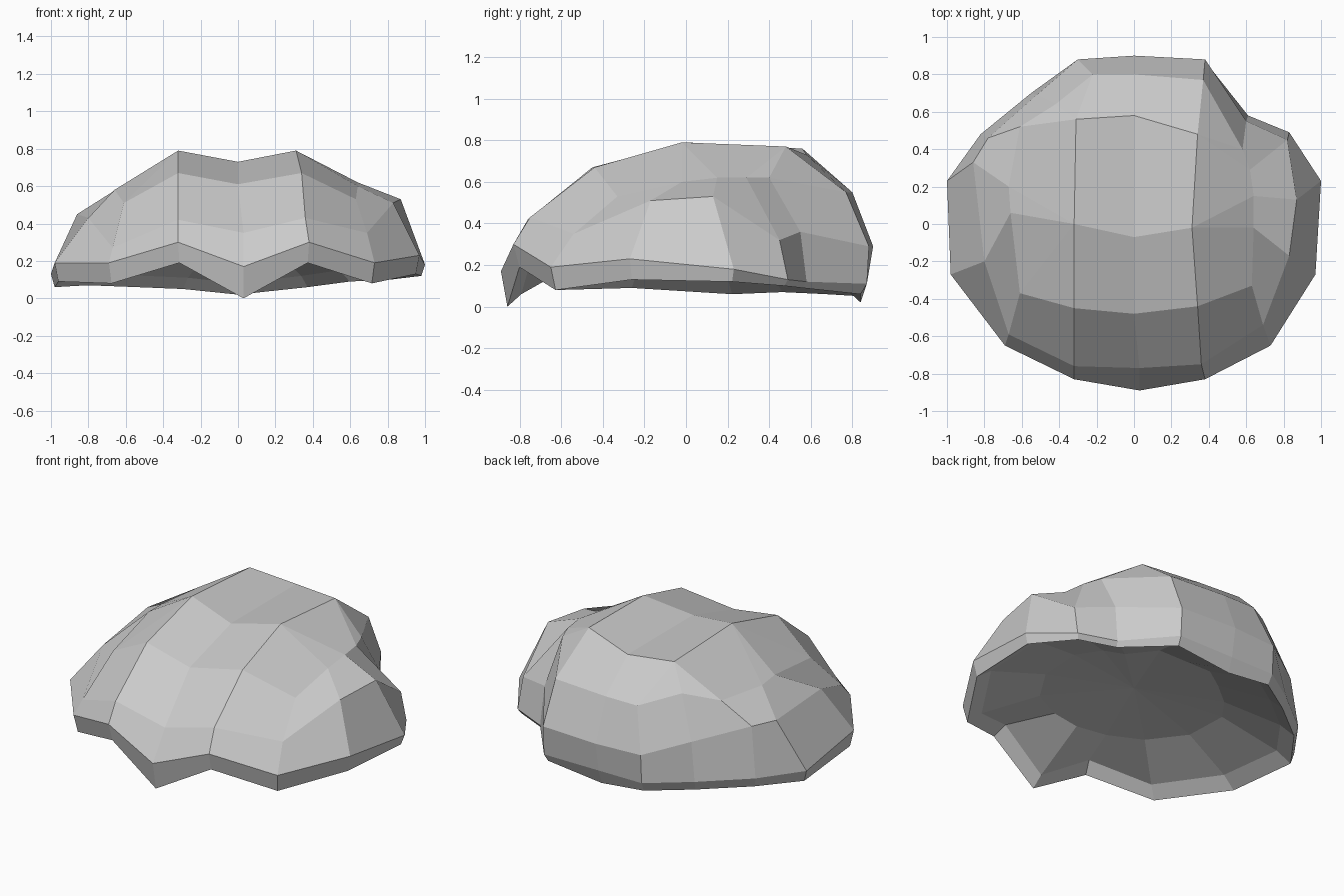
import bpy
from mathutils import Vector as V

if "Cube" in bpy.data.objects:
    bpy.data.objects.remove(bpy.data.objects["Cube"])

# Half columns, front to back: rim, middle, upper point, bottom height
right = [
    ((.03, -.89, .17), (.03, -.77, .35), (0, -.48, .61), .00),
    ((.38, -.83, .30), (.36, -.75, .43), (.34, -.44, .67), .19),
    ((.73, -.65, .19), (.69, -.54, .35), (.63, -.33, .53), .08),
    ((.97, -.27, .23), (.83, -.17, .51), (.64, -.02, .60), .13),
    ((1.0, .23, .18), (.87, .13, .53), (.64, .15, .62), .12),
    ((.83, .49, .13), (.82, .45, .32), (.62, .29, .62), .10),
    ((.61, .58, .12), (.60, .55, .36), (.58, .40, .62), .09),
    ((.38, .87, .11), (.38, .88, .29), (.37, .77, .55), .06),
    ((0, .87, .11), (0, .90, .29), (0, .80, .55), .02),
]


def mirror(col):
    return tuple((-p[0], p[1], p[2]) for p in col[:3]) + (col[3],)


# The left back corner is fuller than the notched right one
left = [mirror(c) for c in right]
left[1] = ((-.32, -.83, .30), (-.32, -.76, .42), (-.32, -.45, .67), .19)
left[2] = ((-.69, -.65, .19), (-.67, -.59, .27), (-.61, -.37, .51), .08)
left[3] = ((-.98, -.27, .19), (-.80, -.20, .43), (-.66, .06, .58), .09)
left[4] = ((-1.0, .23, .13), (-.86, .33, .45), (-.67, .20, .57), .06)
left[5] = ((-.82, .48, .13), (-.78, .46, .44), (-.61, .52, .58), .07)
left[6] = ((-.55, .70, .12), (-.52, .69, .36), (-.42, .64, .62), .06)
left[7] = ((-.30, .87, .11), (-.30, .88, .29), (-.22, .80, .55), .05)
cols = right + left[7:0:-1]
n = len(cols)

# Crown patch and the crown point each column runs up to
crown = [(0, -.07, .73), (.31, -.02, .79), (.34, .48, .77),
         (0, .58, .73), (-.31, .56, .76), (-.32, 0, .79)]
target = [0] + [1] * 4 + [2] * 3 + [3] + [4] * 3 + [5] * 4


def under(scale, height):
    return [V((c[0][0] * scale, c[0][1] * scale, height(c[3]))) for c in cols]


# Rings run from the upper points down to the rim, then in under the shallow
# underside
rings = [[V(c[k]) for c in cols] for k in (2, 1, 0)]
rings.append([V((c[0][0] * .98, c[0][1] * .965, c[3])) for c in cols])
rings.append(under(.89, lambda z: z + .06))
rings.append(under(.55, lambda z: .25))

verts = [p for r in rings for p in r]
top = len(verts)
verts += [V(p) for p in crown]
verts.append(V((0, 0, .29)))
hub = len(verts) - 1
faces = []


def add(*idx):
    f = list(dict.fromkeys(idx))
    if len(f) > 2:
        faces.append(f)


for i in range(n):
    j = (i + 1) % n
    for r in range(len(rings) - 1):
        add(r * n + i, (r + 1) * n + i, (r + 1) * n + j, r * n + j)
    add(i, j, top + target[j], top + target[i])
    add((len(rings) - 1) * n + i, hub, (len(rings) - 1) * n + j)
for quad in ((0, 1, 2, 3), (0, 3, 4, 5)):
    add(*(top + k for k in quad))

# Faceted dome with a hollowed underside
mesh = bpy.data.meshes.new("hollow_dome_shell")
mesh.from_pydata([tuple(v) for v in verts], [], faces)
mesh.validate()
mesh.update()
shell = bpy.data.objects.new("hollow_dome_shell", mesh)
bpy.context.collection.objects.link(shell)
